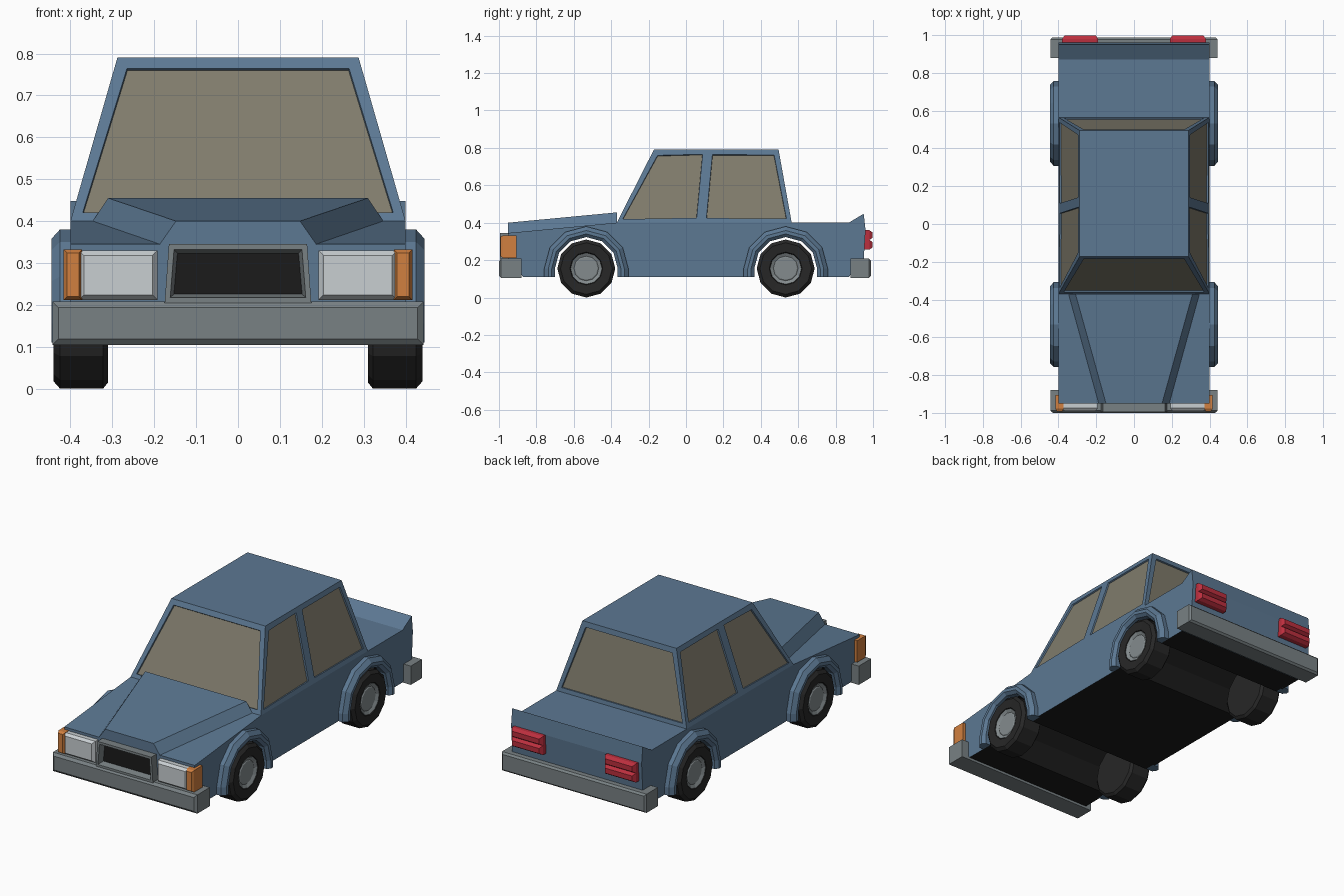
import bpy, bmesh, math
from mathutils import Vector

if "Cube" in bpy.data.objects:
    bpy.data.objects.remove(bpy.data.objects["Cube"])


def material(name, rgb):
    m = bpy.data.materials.new(name)
    m.diffuse_color = (*rgb, 1)
    m.use_nodes = True
    m.node_tree.nodes["Principled BSDF"].inputs["Base Color"].default_value = m.diffuse_color
    return m


BLUE = material("blue paint", (0.107, 0.188, 0.290))
GLASS = material("tinted glass", (0.215, 0.200, 0.150))
GREY = material("bumper grey", (0.190, 0.220, 0.230))
BLACK = material("underside black", (0.011, 0.011, 0.011))
TYRE = material("tyre rubber", (0.020, 0.020, 0.020))
HUB = material("hub grey", (0.230, 0.260, 0.270))
LAMP = material("headlight white", (0.580, 0.620, 0.640))
ORANGE = material("indicator orange", (0.640, 0.215, 0.050))
RED = material("tail light red", (0.500, 0.028, 0.048))


def finish(bm, name, mats, mirror=False):
    bmesh.ops.recalc_face_normals(bm, faces=bm.faces)
    me = bpy.data.meshes.new(name)
    bm.to_mesh(me)
    bm.free()
    ob = bpy.data.objects.new(name, me)
    bpy.context.collection.objects.link(ob)
    for m in mats:
        me.materials.append(m)
    if mirror:
        ob.modifiers.new("mirror", 'MIRROR')
    return ob


def loft(bm, a, b):
    """Closed solid between two matching outlines; returns the side faces."""
    va, vb = [bm.verts.new(p) for p in a], [bm.verts.new(p) for p in b]
    n = len(a)
    sides = [bm.faces.new((va[i], va[(i + 1) % n], vb[(i + 1) % n], vb[i])) for i in range(n)]
    ends = [bm.faces.new(va), bm.faces.new(vb)]
    return sides, ends


def block(bm, x0, x1, z0, z1, y_back, y_front, inset, edge):
    """Box whose outer (y_front) face is reduced by a chamfer of the given depth."""
    step = edge if y_front < y_back else -edge
    rings = []
    for y, i in ((y_back, 0), (y_front + step, 0), (y_front, inset)):
        rings.append([bm.verts.new((x, y, z)) for x, z in
                      ((x0 + i, z0 + i), (x1 - i, z0 + i), (x1 - i, z1 - i), (x0 + i, z1 - i))])
    for a, b in zip(rings, rings[1:]):
        for i in range(4):
            bm.faces.new((a[i], a[(i + 1) % 4], b[(i + 1) % 4], b[i]))
    bm.faces.new(rings[0])
    return bm.faces.new(rings[2])


WHEEL_Y, WHEEL_Z, FLOOR = 0.533, 0.155, 0.11


def arch(cy, r):
    """Half twelve-sided arch, from the front foot to the rear foot."""
    pts = [(cy - r, FLOOR)]
    for i in range(7):
        t = math.pi * (1 - i / 6)
        pts.append((cy + r * math.cos(t), WHEEL_Z + r * math.sin(t)))
    return pts + [(cy + r, FLOOR)]


# Lower body: side profile with wheel tunnels, extruded across the width
under = [(-0.87, FLOOR)] + arch(-WHEEL_Y, 0.168) + arch(WHEEL_Y, 0.168) + [(0.87, FLOOR)]
upper = [(0.95, 0.20), (0.96, 0.36), (0.95, 0.448), (0.87, 0.40), (-0.37, 0.40),
         (-0.95, 0.345), (-0.95, 0.20)]
prof = under + upper
bm = bmesh.new()
sides, _ = loft(bm, [(-0.4, y, z) for y, z in prof], [(0.4, y, z) for y, z in prof])
for f in sides[:len(under) - 1]:
    f.material_index = 1
finish(bm, "lower_body", [BLUE, BLACK])

# Raised hood, tapering towards the grille
bm = bmesh.new()
loft(bm, [(-0.35, -0.37, 0.395), (0.35, -0.37, 0.395), (0.31, -0.37, 0.455), (-0.31, -0.37, 0.455)],
     [(-0.19, -0.951, 0.34), (0.19, -0.951, 0.34), (0.148, -0.951, 0.40), (-0.148, -0.951, 0.40)])
finish(bm, "hood_bulge", [BLUE])

# Cabin: tapered shell, sides split at the door pillar, windows inset
bm = bmesh.new()
PILLAR = (0.082, 0.116)
base = [(-0.4, -0.37), (0.4, -0.37), (0.4, PILLAR[0]), (0.4, 0.565), (-0.4, 0.565), (-0.4, PILLAR[0])]
roof = [(-0.288, -0.172), (0.288, -0.172), (0.288, PILLAR[1]), (0.288, 0.495), (-0.288, 0.495),
        (-0.288, PILLAR[1])]
sides, _ = loft(bm, [(x, y, 0.40) for x, y in base], [(x, y, 0.79) for x, y in roof])
bmesh.ops.recalc_face_normals(bm, faces=bm.faces)
for f in sides:
    bmesh.ops.inset_individual(bm, faces=[f], thickness=0.037, depth=0)
    bmesh.ops.inset_individual(bm, faces=[f], thickness=0.002, depth=-0.008)
    f.material_index = 1
finish(bm, "cabin", [BLUE, GLASS])

# Wheel arch flares
for label, cy in (("front", -WHEEL_Y), ("rear", WHEEL_Y)):
    bm = bmesh.new()
    section = [(0.39, 0.168), (0.43, 0.168), (0.445, 0.185), (0.445, 0.203), (0.425, 0.225), (0.39, 0.225)]
    rows = [[bm.verts.new((x, y, z)) for y, z in arch(cy, r)] for x, r in section]
    n = len(rows)
    for k in range(n):
        a, b = rows[k], rows[(k + 1) % n]
        for i in range(len(a) - 1):
            bm.faces.new((a[i], a[i + 1], b[i + 1], b[i]))
    for end in (0, -1):
        bm.faces.new([r[end] for r in rows])
    finish(bm, label + "_arch_flare", [BLUE], True)


def lathe(name, cy, rings, mat):
    """Twelve-sided turned solid along x from (x, radius) rings."""
    bm = bmesh.new()
    loops = [[bm.verts.new((x, cy + r * math.cos(i * math.pi / 6), WHEEL_Z + r * math.sin(i * math.pi / 6)))
              for i in range(12)] for x, r in rings]
    for a, b in zip(loops, loops[1:]):
        for i in range(12):
            bm.faces.new((a[i], a[(i + 1) % 12], b[(i + 1) % 12], b[i]))
    bm.faces.new(loops[0])
    bm.faces.new(loops[-1])
    return finish(bm, name, [mat], True)


# Wheels: tyre and hub
for label, cy in (("front", -WHEEL_Y), ("rear", WHEEL_Y)):
    lathe(label + "_tyre", cy, [(0.31, 0.14), (0.322, 0.155), (0.425, 0.155), (0.44, 0.138),
                                (0.436, 0.088), (0.415, 0.080)], TYRE)
    lathe(label + "_hub", cy, [(0.40, 0.084), (0.434, 0.084), (0.424, 0.066), (0.428, 0.060)], HUB)

# Bumpers
bm = bmesh.new()
block(bm, -0.443, 0.443, 0.104, 0.208, -0.88, -1.0, 0.014, 0.012)
finish(bm, "front_bumper", [GREY])
bm = bmesh.new()
block(bm, -0.443, 0.443, 0.104, 0.208, 0.88, 0.988, 0.010, 0.010)
finish(bm, "rear_bumper", [GREY])

# Grille: flared surround with a recessed black opening
bm = bmesh.new()
outline = [(-0.175, 0.205), (0.175, 0.205), (0.165, 0.345), (-0.165, 0.345)]
_, ends = loft(bm, [(x, -0.94, z) for x, z in outline], [(x, -0.995, z) for x, z in outline])
bmesh.ops.recalc_face_normals(bm, faces=bm.faces)
front = ends[1]
bmesh.ops.inset_individual(bm, faces=[front], thickness=0.018, depth=0)
bmesh.ops.inset_individual(bm, faces=[front], thickness=0.012, depth=-0.035)
front.material_index = 1
finish(bm, "grille", [GREY, BLACK])

# Headlights and wrap-round indicators
bm = bmesh.new()
block(bm, 0.192, 0.38, 0.212, 0.33, -0.94, -0.99, 0.012, 0.015)
finish(bm, "headlight", [LAMP], True)
bm = bmesh.new()
block(bm, 0.372, 0.416, 0.212, 0.332, -0.905, -0.992, 0.008, 0.014)
finish(bm, "indicator", [ORANGE], True)

# Tail lights: two stacked ribs each
bm = bmesh.new()
for z in (0.256, 0.308):
    block(bm, 0.19, 0.38, z, z + 0.052, 0.94, 0.998, 0.012, 0.018)
finish(bm, "tail_light", [RED], True)
